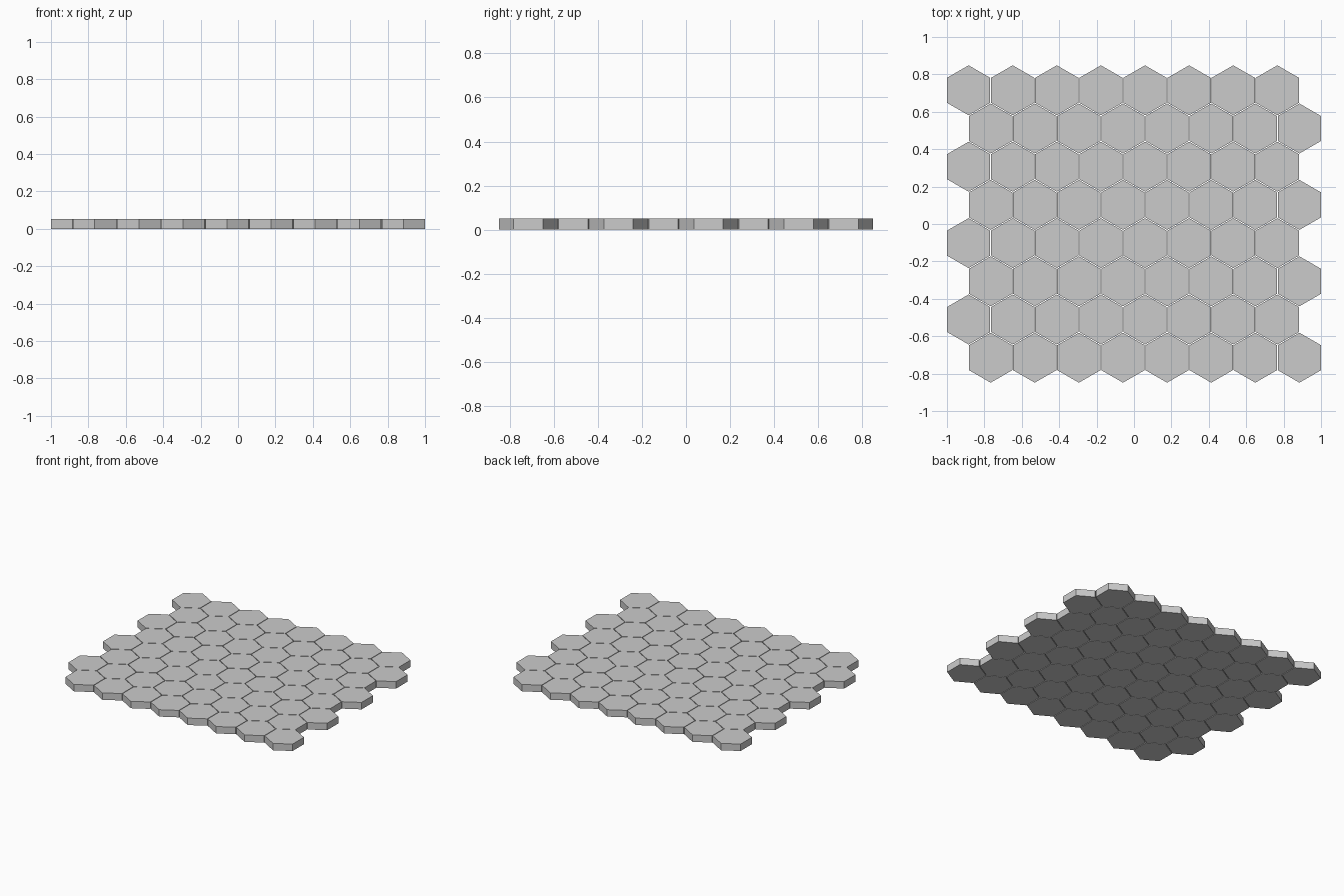
import bpy
import bmesh
from math import cos, sin, radians, sqrt

if "Cube" in bpy.data.objects:
    bpy.data.objects.remove(bpy.data.objects["Cube"])

ROWS = COLS = 8
RADIUS = 0.1335                                # corner radius of one tile
THICK = 0.052
STEP_X = (2 - sqrt(3) * RADIUS) / (COLS - 0.5)  # leaves a hairline joint between tiles
STEP_Y = STEP_X * sqrt(3) / 2


def hex_tile_mesh():
    """Hexagonal prism with corners pointing along y."""
    bm = bmesh.new()
    corners = [bm.verts.new((RADIUS * cos(radians(30 + 60 * i)),
                             RADIUS * sin(radians(30 + 60 * i)), 0)) for i in range(6)]
    base = bm.faces.new(corners)
    top = bmesh.ops.extrude_face_region(bm, geom=[base], use_keep_orig=True)["geom"]
    bmesh.ops.translate(bm, vec=(0, 0, THICK),
                        verts=[g for g in top if isinstance(g, bmesh.types.BMVert)])
    bmesh.ops.recalc_face_normals(bm, faces=bm.faces)
    mesh = bpy.data.meshes.new("hex_tile")
    bm.to_mesh(mesh)
    bm.free()
    return mesh


# Staggered grid of tiles, every other row shifted half a step
tile = hex_tile_mesh()
for row in range(ROWS):
    shift = 0.25 if row % 2 == 0 else -0.25
    for col in range(COLS):
        ob = bpy.data.objects.new(f"hex_tile_{row + 1}_{col + 1}", tile)
        ob.location = ((col - (COLS - 1) / 2 + shift) * STEP_X,
                       (row - (ROWS - 1) / 2) * STEP_Y, 0)
        bpy.context.collection.objects.link(ob)
